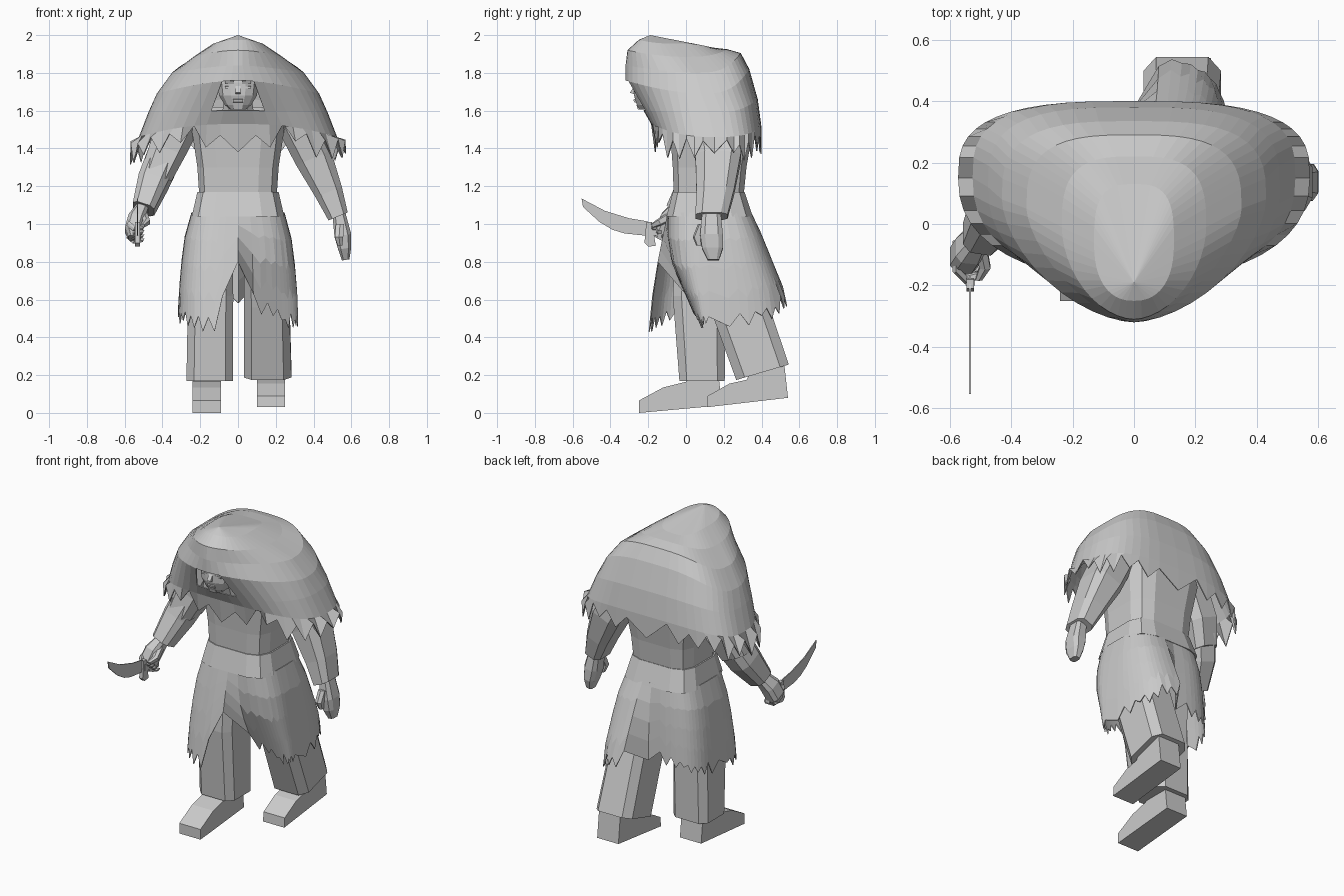
import bpy, bmesh, math, random
from mathutils import Vector

random.seed(4)
old = bpy.data.objects.get("Cube")
if old:
    bpy.data.objects.remove(old)

GREY = (0.6, 0.6, 0.6, 1)
mat = bpy.data.materials.new("plain grey")
mat.use_nodes = True
mat.diffuse_color = GREY
mat.node_tree.nodes["Principled BSDF"].inputs["Base Color"].default_value = GREY


def build(name, verts, faces, sheet=0):
    mesh = bpy.data.meshes.new(name)
    mesh.from_pydata(verts, [], faces)
    bm = bmesh.new()
    bm.from_mesh(mesh)
    bmesh.ops.recalc_face_normals(bm, faces=bm.faces)
    bm.to_mesh(mesh)
    bm.free()
    mesh.materials.append(mat)
    ob = bpy.data.objects.new(name, mesh)
    bpy.context.collection.objects.link(ob)
    if sheet:
        ob.modifiers.new("Cloth thickness", "SOLIDIFY").thickness = sheet
    return ob


def power(v, p):
    return math.copysign(abs(v) ** p, v)


def lerp_table(table, key):
    # rows sorted by their first value
    for a, b in zip(table, table[1:]):
        if key <= b[0]:
            break
    t = (key - a[0]) / (b[0] - a[0])
    return [p + (q - p) * t for p, q in zip(a[1:], b[1:])]


def loft(name, sections, sides=8, p=0.6, axis=None):
    """Closed tube; each section is x, y, z, half width, half depth."""
    n = Vector(axis or (0, 0, -1)).normalized()
    u = (Vector((1, 0, 0)) - n * n.x).normalized()
    v = n.cross(u)
    angles = [(i + 0.5) * math.tau / sides for i in range(sides)]
    ring = [(power(math.cos(a), p), power(math.sin(a), p)) for a in angles]
    top = max(c for c, s in ring)
    verts = [Vector((x, y, z)) + u * (w * c / top) + v * (d * s / top)
             for x, y, z, w, d in sections for c, s in ring]
    faces = [[k * sides + i, k * sides + (i + 1) % sides,
              (k + 1) * sides + (i + 1) % sides, (k + 1) * sides + i]
             for k in range(len(sections) - 1) for i in range(sides)]
    faces += [list(range(sides)), list(range(len(verts) - sides, len(verts)))]
    return build(name, verts, faces)


def side_plate(name, outline, x0, x1):
    """Extrude a y-z outline across x."""
    n = len(outline)
    verts = [(x, y, z) for x in (x0, x1) for y, z in outline]
    faces = [list(range(n)), list(range(n, 2 * n))]
    faces += [[i, (i + 1) % n, n + (i + 1) % n, n + i] for i in range(n)]
    return build(name, verts, faces)


# Hooded cloak: half width, front y, middle y, back y, front z, side z, back z, front power
N = 48
cloak_rings = [
    (.13, -.25, -.06, .13, 1.975, 1.955, 1.935, .85),
    (.235, -.31, -.01, .22, 1.92, 1.885, 1.925, 1.1),
    (.35, -.32, .05, .29, 1.84, 1.8, 1.905, 1.3),
    (.43, -.32, .08, .335, 1.76, 1.69, 1.82, 1.2),
    (.475, -.225, .12, .38, 1.6, 1.59, 1.66, .9),
    (.525, -.185, .15, .4, 1.53, 1.46, 1.51, .85),
]
verts = []
for w, yf, ym, yb, zf, zs, zb, pf in cloak_rings:
    for i in range(N):
        a = math.tau * i / N
        s, c = math.sin(a), math.cos(a)
        p, y_end, z_end = (pf, yf, zf) if c > 0 else (.65, yb, zb)
        verts.append((w * power(s, p), ym + (y_end - ym) * abs(c) ** p,
                      zs + (z_end - zs) * c * c))
# Ragged hem hanging from the last ring
for i in range(N):
    x, y, z = verts[-N]
    s = abs(math.sin(math.tau * i / N))
    front = min(i, N - i)
    drop = random.uniform(.07, .15) if i % 2 == 0 else random.uniform(.01, .05)
    if front < 4:
        drop = (.15, .06, .12, -.01)[front]
    verts.append((x * (1 + .09 * s), y + .02 * (front < 4), z - drop))
rows = len(cloak_rings)
faces = []
for k in range(rows):
    for i in range(N):
        if k == 3 and (i < 2 or i >= N - 2):
            continue  # face opening
        j = (i + 1) % N
        faces.append([k * N + i, k * N + j, (k + 1) * N + j, (k + 1) * N + i])
verts.append((0, -.19, 2))
faces += [[i, (i + 1) % N, len(verts) - 1] for i in range(N)]
build("hooded_cloak", verts, faces, .006)

# Head and face
loft("head", [(0, -.16, 1.85, .1, .1), (0, -.17, 1.75, .11, .105),
              (0, -.17, 1.68, .1, .105), (0, -.18, 1.63, .07, .08),
              (0, -.19, 1.605, .04, .06)], 12, .75)
loft("neck", [(0, -.11, 1.68, .07, .07), (0, -.03, 1.48, .1, .09)])
side_plate("nose", [(-.265, 1.745), (-.297, 1.695), (-.265, 1.685)], -.013, .013)
side_plate("lips", [(-.25, 1.665), (-.279, 1.66), (-.275, 1.645), (-.25, 1.64)], -.026, .026)
side_plate("chin", [(-.23, 1.635), (-.262, 1.63), (-.255, 1.607), (-.22, 1.605)], -.025, .025)
for side, label in ((1, "left"), (-1, "right")):
    lo, hi = sorted((side * .022, side * .07))
    side_plate(label + "_brow", [(-.25, 1.76), (-.285, 1.758), (-.278, 1.742), (-.25, 1.742)], lo, hi)
    side_plate(label + "_eye", [(-.25, 1.73), (-.276, 1.729), (-.276, 1.718), (-.25, 1.715)], lo, hi)

# Torso and waistband
loft("torso", [(0, .12, 1.62, .24, .2), (0, .135, 1.5, .245, .22),
               (0, .125, 1.3, .215, .195), (0, .12, 1.15, .205, .185)], 12, .5)
loft("waistband", [(0, .12, 1.17, .215, .19), (0, .125, 1.04, .245, .228)], 12, .5)

# Torn skirt: z, half width, front y left, front y right, back y left, back y right
skirt_shape = [(.35, .32, .12, -.21, .56, .38), (.45, .32, .07, -.2, .555, .38),
               (.62, .315, 0, -.18, .535, .38), (.8, .3, -.08, -.15, .46, .375),
               (.95, .28, -.1, -.12, .4, .365), (1.05, .25, -.1, -.1, .35, .35),
               (1.17, .21, -.07, -.07, .31, .31)]
hem_line = [(-180, .6), (-120, .54), (-60, .48), (-30, .46), (-12, .43), (-6, .62), (0, .8),
            (6, .63), (12, .52), (30, .48), (60, .44), (110, .48), (150, .55), (180, .6)]
M, STEPS = 60, 4
verts, faces = [], []
for i in range(M):
    deg = i * 360 / M - 180
    a = math.radians(deg)
    s, c = power(math.sin(a), .6), power(math.cos(a), .6)
    hem = lerp_table(hem_line, deg)[0]
    if abs(deg) > 15:
        hem += random.uniform(.03, .08) if i % 2 else random.uniform(-.02, .02)
    for k in range(STEPS + 1):
        z = 1.06 + (hem - 1.06) * k / STEPS
        w, front_l, front_r, back_l, back_r = lerp_table(skirt_shape, z)
        front, back = (front_l, back_l) if deg > 2 else (front_r, back_r)
        end = front if c > 0 else back
        verts.append((w * s, .12 + (end - .12) * abs(c), z))
R = STEPS + 1
for i in range(M):
    j = (i + 1) % M
    faces += [[i * R + k, j * R + k, j * R + k + 1, i * R + k + 1] for k in range(STEPS)]
build("torn_skirt", verts, faces, .006)

# Trouser legs, ankles and shoes
loft("right_leg", [(-.13, .1, .98, .1, .15), (-.145, .07, .62, .12, .14),
                   (-.15, .085, .17, .123, .12)], p=.45)
loft("left_leg", [(.13, .16, .95, .1, .15), (.152, .27, .6, .12, .15),
                  (.157, .405, .215, .126, .145)], p=.45, axis=(0, .25, -.85))
side_plate("right_shoe", [(-.25, 0), (-.25, .065), (-.12, .135), (0, .165), (.02, .22),
                          (.17, .22), (.19, .04)], -.24, -.09)
side_plate("left_shoe", [(.11, .03), (.115, .09), (.23, .155), (.32, .175), (.36, .25),
                         (.52, .26), (.54, .08)], .1, .25)

# Sleeves
loft("left_sleeve", [(.27, .15, 1.6, .1, .13), (.4, .17, 1.35, .1, .12),
                     (.48, .155, 1.17, .075, .1), (.53, .135, 1.04, .055, .085)],
     axis=(.25, 0, -.6))
loft("right_upper_sleeve", [(-.27, .13, 1.6, .1, .13), (-.37, .12, 1.4, .1, .12),
                            (-.43, .08, 1.26, .085, .1)], axis=(-.25, 0, -.6))
loft("right_lower_sleeve", [(-.39, .11, 1.36, .085, .1), (-.45, .05, 1.22, .08, .09),
                            (-.5, -.04, 1.08, .06, .065)], axis=(-.2, -.25, -.5))

# Left hand hangs open
loft("left_hand", [(.535, .135, 1.05, .035, .05), (.555, .135, .94, .045, .06),
                   (.565, .14, .87, .035, .055), (.57, .145, .81, .02, .03)],
     axis=(.1, 0, -.6))
loft("left_thumb", [(.54, .09, 1.0, .022, .025), (.535, .06, .93, .022, .022),
                    (.54, .07, .885, .012, .014)], 6)

# Right hand grips the sword
loft("right_hand", [(-.5, -.03, 1.1, .03, .04), (-.535, -.08, 1.03, .045, .055),
                    (-.555, -.11, .96, .045, .055), (-.55, -.13, .92, .03, .04)],
     axis=(-.1, -.2, -.4))
for k in range(4):
    y, z = -.165 + .026 * k, 1.005 - .022 * k
    loft("right_finger_%d" % (k + 1), [(-.585, y + .02, z, .014, .014), (-.55, y - .015, z - .03, .014, .014),
                                       (-.5, y, z - .025, .011, .011)], 6, axis=(.8, 0, -.4))
loft("right_thumb", [(-.5, -.07, 1.05, .02, .02), (-.485, -.14, 1.01, .018, .018),
                     (-.505, -.18, .99, .011, .011)], 6, axis=(0, -.8, -.4))

# Curved sword
side_plate("sword_blade", [(-.553, 1.135), (-.545, 1.09), (-.457, 1.01), (-.39, .97), (-.325, .95),
                           (-.18, .935), (-.17, 1.0), (-.21, 1.015), (-.3, 1.03), (-.43, 1.07)],
           -.536, -.53)
side_plate("sword_grip", [(-.2, .985), (-.2, .945), (-.06, .92), (-.06, .955)], -.548, -.518)
side_plate("sword_guard", [(-.21, 1.01), (-.22, .9), (-.2, .88), (-.16, .885), (-.18, 1.01)], -.545, -.52)
